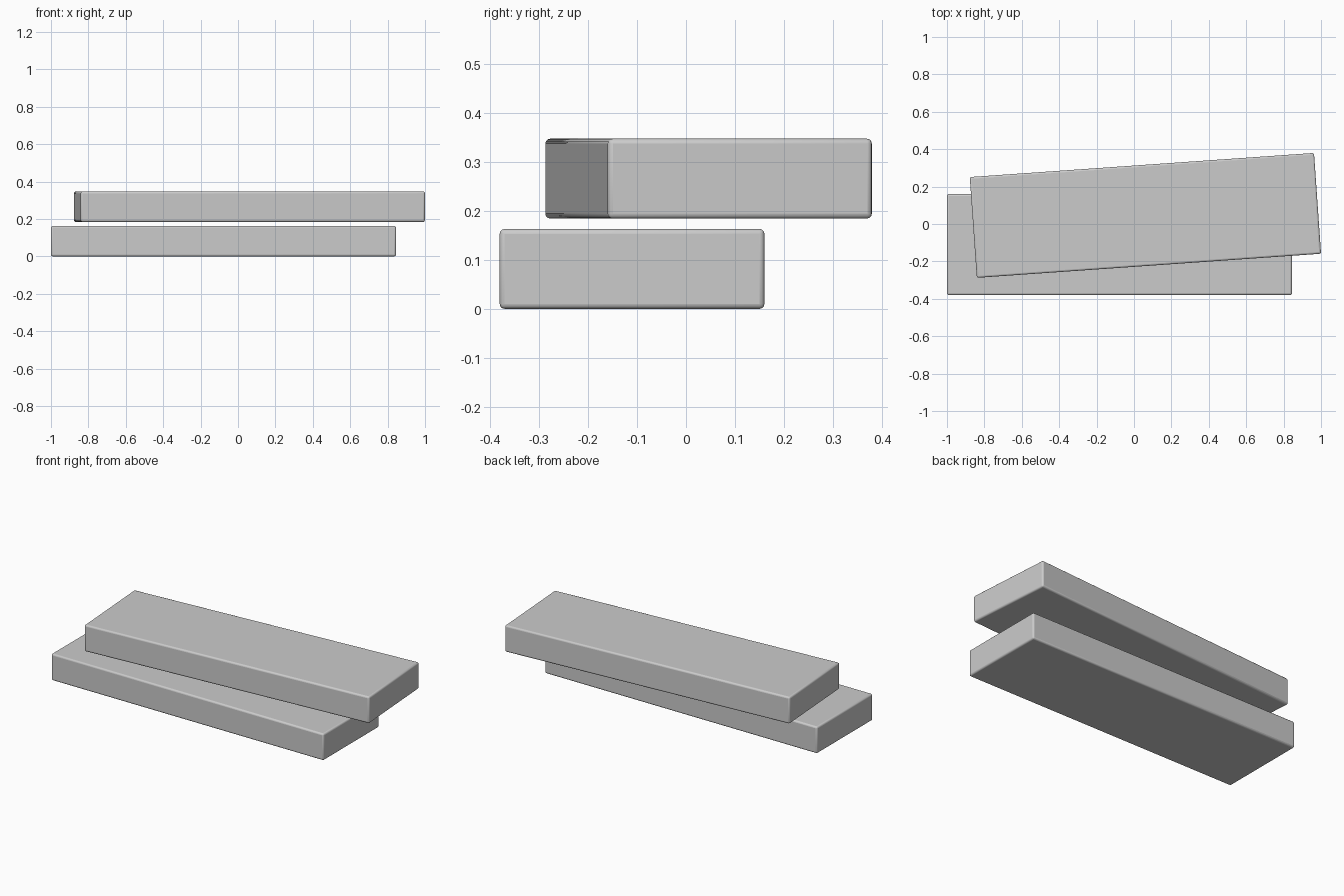
import bpy
import math

if "Cube" in bpy.data.objects:
    bpy.data.objects.remove(bpy.data.objects["Cube"])

LENGTH, WIDTH, THICK = 1.845, 0.54, 0.163

grey = bpy.data.materials.new("light_grey")
grey.diffuse_color = (0.6, 0.6, 0.6, 1.0)
grey.use_nodes = True
grey.node_tree.nodes["Principled BSDF"].inputs["Base Color"].default_value = grey.diffuse_color


def slab(name, x, y, z_bottom, angle):
    """Flat board with slightly rounded edges."""
    bpy.ops.mesh.primitive_cube_add(size=1)
    ob = bpy.context.object
    ob.name = name
    ob.scale = (LENGTH, WIDTH, THICK)
    bpy.ops.object.transform_apply(location=False, rotation=False, scale=True)
    ob.location = (x, y, z_bottom + THICK / 2)
    ob.rotation_euler.z = math.radians(angle)
    ob.data.materials.append(grey)
    # rounded edges
    bevel = ob.modifiers.new("edge_round", 'BEVEL')
    bevel.width = 0.01
    bevel.segments = 3
    bpy.ops.object.shade_smooth_by_angle(angle=math.radians(35))
    return ob


# two boards, the upper one floating just above and turned a little
slab("lower_slab", -0.0775, -0.11, 0.0, 0)
slab("upper_slab", 0.061, 0.046, 0.184, 4)
